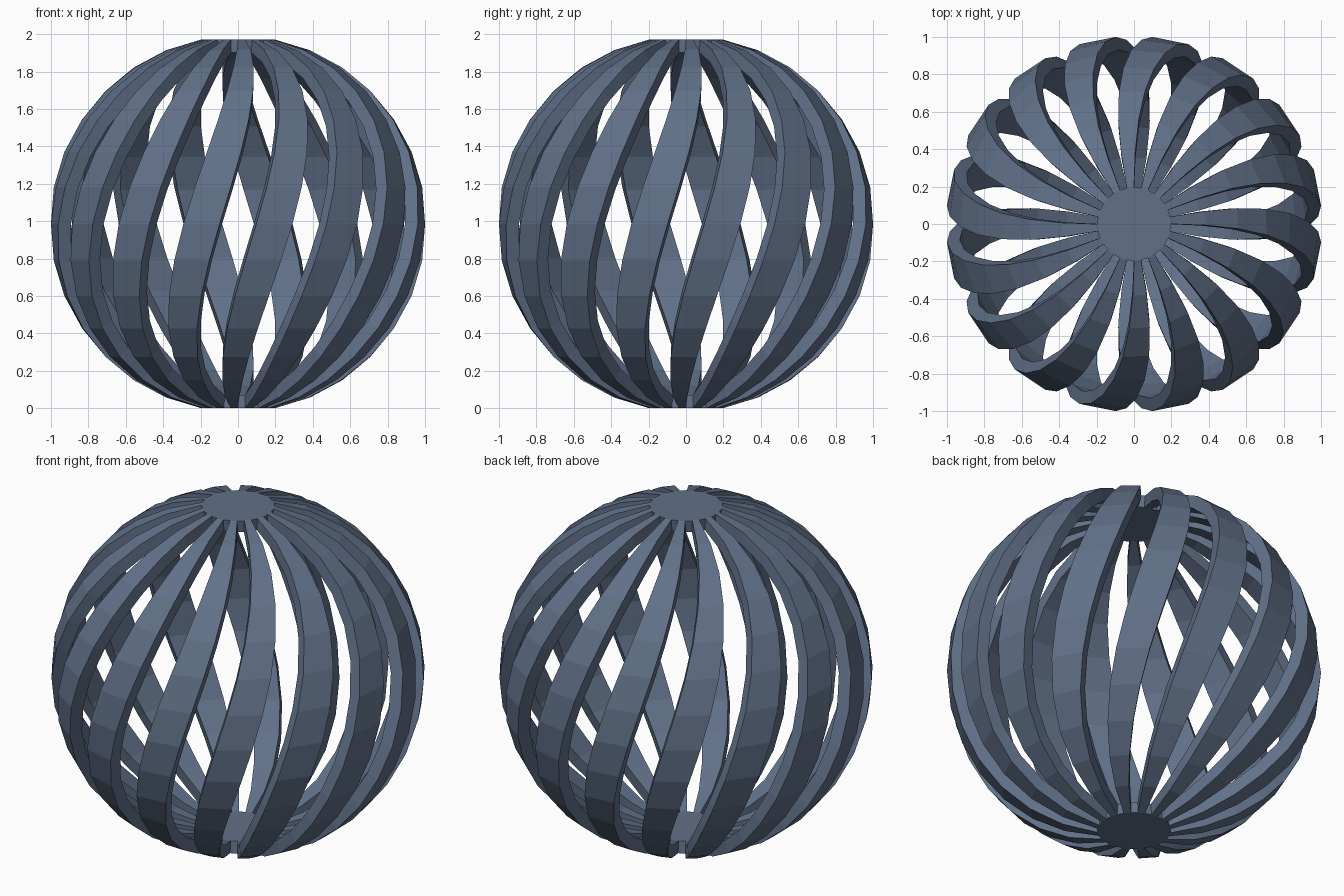
import bpy, bmesh, math

if "Cube" in bpy.data.objects:
    bpy.data.objects.remove(bpy.data.objects["Cube"])

R = 1.005                      # ball radius
SEG, RINGS = 32, 16            # sphere divisions
TWIST = math.radians(33.75)    # total twist from bottom to top
STEP = math.pi / RINGS
ZC = R * math.cos(STEP)        # half height: poles are cut flat

bm = bmesh.new()

# Twisted sphere rings
rings = []
for k in range(1, RINGS):
    r, z = R * math.sin(k * STEP), R * math.cos(k * STEP)
    turn = TWIST * z / (2 * ZC)
    ring = []
    for s in range(SEG):
        a = (s + 0.5) * 2 * math.pi / SEG + turn
        ring.append(bm.verts.new((r * math.cos(a), r * math.sin(a), z + ZC)))
    rings.append(ring)

# Slats: every second column of the sphere
for upper, lower in zip(rings, rings[1:]):
    for s in range(0, SEG, 2):
        t = (s + 1) % SEG
        bm.faces.new((upper[s], lower[s], lower[t], upper[t]))

# Flat end discs
bm.faces.new(rings[0])
bm.faces.new(rings[-1][::-1])

mesh = bpy.data.meshes.new("twisted_slat_ball")
bm.to_mesh(mesh)
bm.free()
ball = bpy.data.objects.new("twisted_slat_ball", mesh)
bpy.context.collection.objects.link(ball)

# Dark slate blue
slate = bpy.data.materials.new("slate_blue")
slate.diffuse_color = (0.12, 0.165, 0.25, 1)
slate.use_nodes = True
slate.node_tree.nodes["Principled BSDF"].inputs["Base Color"].default_value = slate.diffuse_color
mesh.materials.append(slate)

# Wall thickness, inward
wall = ball.modifiers.new("wall", 'SOLIDIFY')
wall.thickness = 0.07
wall.offset = -1
